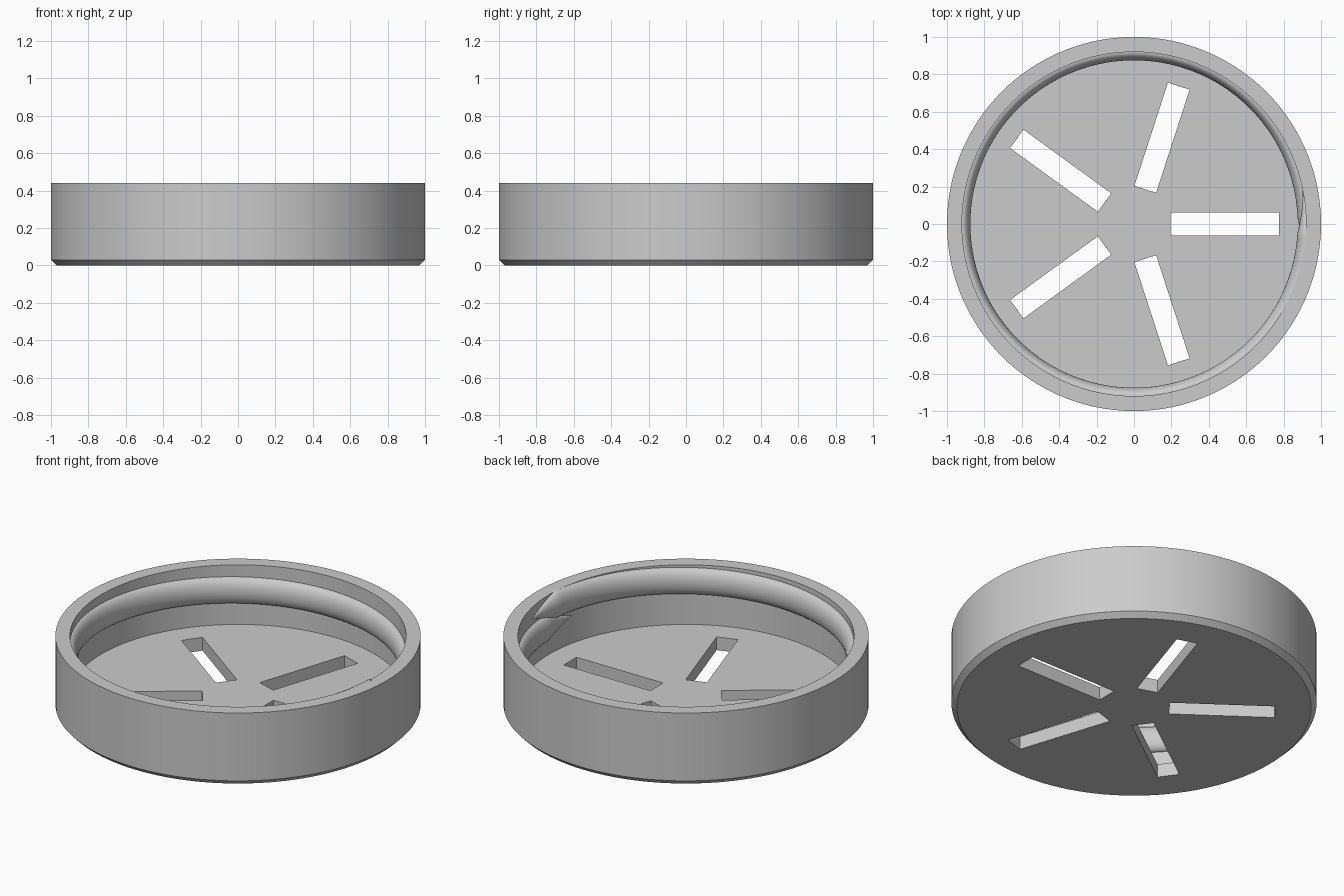
import bpy, bmesh
from math import sin, cos, pi, radians

if "Cube" in bpy.data.objects:
    bpy.data.objects.remove(bpy.data.objects["Cube"])

SIDES = 120
HEIGHT = 0.44
FLOOR = 0.08
BORE = 0.92

grey = bpy.data.materials.new("grey plastic")
grey.use_nodes = True
colour = (0.6, 0.6, 0.6, 1)
grey.diffuse_color = colour
grey.node_tree.nodes["Principled BSDF"].inputs["Base Color"].default_value = colour


def add_object(name, bm):
    bmesh.ops.recalc_face_normals(bm, faces=bm.faces)
    mesh = bpy.data.meshes.new(name)
    bm.to_mesh(mesh)
    bm.free()
    mesh.materials.append(grey)
    obj = bpy.data.objects.new(name, mesh)
    bpy.context.collection.objects.link(obj)
    return obj


def skin(name, rings):
    """Join successive closed rings of points and cap both ends."""
    bm = bmesh.new()
    loops = [[bm.verts.new(p) for p in ring] for ring in rings]
    for a, b in zip(loops, loops[1:]):
        for i in range(len(a)):
            j = (i + 1) % len(a)
            bm.faces.new((a[i], a[j], b[j], b[i]))
    bm.faces.new(loops[0])
    bm.faces.new(loops[-1])
    return add_object(name, bm)


def select_only(obj):
    bpy.ops.object.select_all(action='DESELECT')
    obj.select_set(True)
    bpy.context.view_layer.objects.active = obj


def circle(r, z):
    return [(r * cos(2 * pi * i / SIDES), r * sin(2 * pi * i / SIDES), z)
            for i in range(SIDES)]


# Cup body: chamfered base, outer wall, rim, bore and floor
profile = [(0.97, 0), (1, 0.03), (1, HEIGHT), (BORE, HEIGHT), (BORE, FLOOR)]
body = skin("lid_body", [circle(r, z) for r, z in profile])

# Five radial slots cut through the floor
bm = bmesh.new()
for k in range(5):
    a = 2 * pi * k / 5
    verts = bmesh.ops.create_cube(bm, size=1)["verts"]
    for v in verts:
        x, y = 0.485 + v.co.x * 0.58, v.co.y * 0.122
        v.co = (x * cos(a) - y * sin(a), x * sin(a) + y * cos(a),
                FLOOR / 2 + v.co.z * FLOOR * 2)
cutter = add_object("slot_cutter", bm)
cutter.hide_render = True
cut = body.modifiers.new("slots", 'BOOLEAN')
cut.operation = 'DIFFERENCE'
cut.solver = 'EXACT'
cut.object = cutter
select_only(body)
bpy.ops.object.modifier_apply(modifier=cut.name)
bpy.data.objects.remove(cutter)

# Rounded internal thread: just over one rising turn, tapered at both ends
START, END, TAPER, PITCH = -12, 371, 14, 0.113
rings = []
steps = 190
for s in range(steps + 1):
    deg = START + (END - START) * s / steps
    size = max(0.03, min(1, (deg - START) / TAPER, (END - deg) / TAPER))
    a, mid = radians(deg), 0.25 + PITCH * deg / 360
    half, depth = 0.079 * size, 0.045 * size
    section = [(BORE + 0.01, -half)]
    section += [(BORE - depth * cos(t * pi / 16), half * sin(t * pi / 16))
                for t in range(-8, 9)]
    section += [(BORE + 0.01, half)]
    rings.append([(r * cos(a), r * sin(a), mid + z) for r, z in section])
thread = skin("inner_thread", rings)

for obj in (body, thread):
    select_only(obj)
    bpy.ops.object.shade_smooth_by_angle(angle=radians(30))
